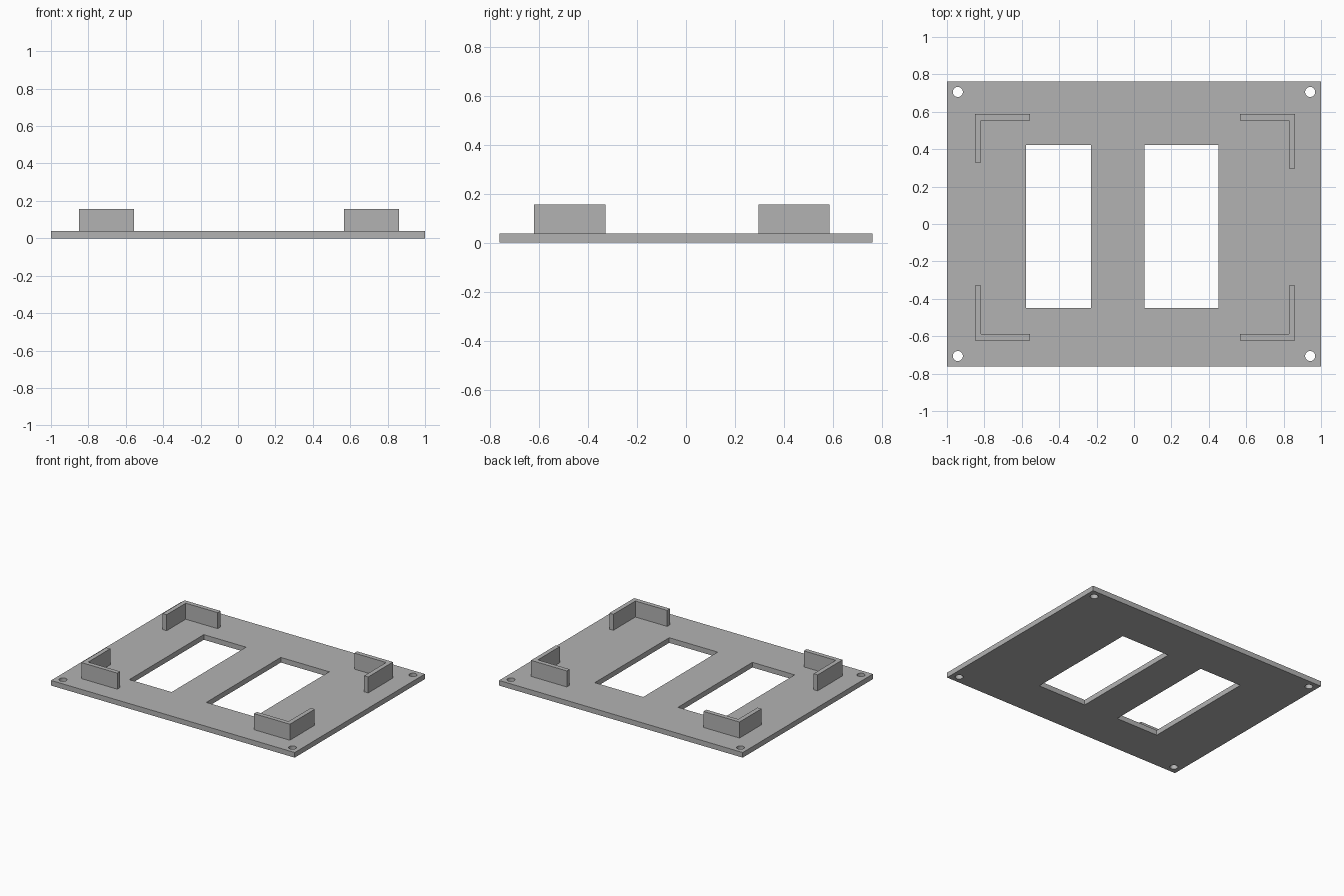
import bpy
import bmesh
from mathutils import Matrix

cube = bpy.data.objects.get("Cube")
if cube:
    bpy.data.objects.remove(cube, do_unlink=True)

grey = bpy.data.materials.new("plain grey")
grey.use_nodes = True
colour = (0.45, 0.45, 0.45, 1)
grey.diffuse_color = colour
grey.node_tree.nodes["Principled BSDF"].inputs["Base Color"].default_value = colour

PLATE_TOP = 0.038
BRACKET_TOP = 0.157
WALL = 0.033


def add_object(name, bm):
    mesh = bpy.data.meshes.new(name)
    bm.to_mesh(mesh)
    bm.free()
    mesh.materials.append(grey)
    obj = bpy.data.objects.new(name, mesh)
    bpy.context.collection.objects.link(obj)
    return obj


def prism(bm, points, z0, z1):
    """Extrude a counter-clockwise outline upwards from z0 to z1."""
    base = bm.faces.new([bm.verts.new((x, y, z0)) for x, y in points])
    top = bmesh.ops.extrude_face_region(bm, geom=[base])["geom"]
    verts = [v for v in top if isinstance(v, bmesh.types.BMVert)]
    bmesh.ops.translate(bm, verts=verts, vec=(0, 0, z1 - z0))
    bmesh.ops.recalc_face_normals(bm, faces=bm.faces[:])


def rectangle(x0, x1, y0, y1):
    return [(x0, y0), (x1, y0), (x1, y1), (x0, y1)]


# Base plate
bm = bmesh.new()
prism(bm, rectangle(-1, 1, -0.763, 0.763), 0, PLATE_TOP)
plate = add_object("base_plate", bm)

# Cutters for the two windows and the four screw holes
bm = bmesh.new()
for x0, x1 in ((-0.577, -0.23), (0.055, 0.453)):
    prism(bm, rectangle(x0, x1, -0.45, 0.423), -0.1, 0.1)
for x in (-0.942, 0.942):
    for y in (-0.706, 0.706):
        bmesh.ops.create_cone(bm, cap_ends=True, segments=24, radius1=0.027,
                              radius2=0.027, depth=0.2,
                              matrix=Matrix.Translation((x, y, 0)))
cutter = add_object("opening_cutter", bm)
cutter.hide_render = True

cut = plate.modifiers.new("openings", "BOOLEAN")
cut.operation = "DIFFERENCE"
cut.solver = "EXACT"
cut.object = cutter
bpy.context.view_layer.objects.active = plate
bpy.ops.object.modifier_apply(modifier=cut.name)
bpy.data.objects.remove(cutter, do_unlink=True)


# L-shaped corner brackets: outer corner, then the ends of both arms
def bracket(name, x, y, x_end, y_end):
    xi = x + WALL * (1 if x_end > x else -1)
    yi = y + WALL * (1 if y_end > y else -1)
    bm = bmesh.new()
    prism(bm, [(x, y), (x_end, y), (x_end, yi), (xi, yi), (xi, y_end), (x, y_end)],
          PLATE_TOP, BRACKET_TOP)
    add_object(name, bm)


bracket("back_right_bracket", -0.85, 0.587, -0.555, 0.33)
bracket("back_left_bracket", 0.861, 0.587, 0.567, 0.297)
bracket("front_right_bracket", -0.85, -0.622, -0.555, -0.33)
bracket("front_left_bracket", 0.861, -0.622, 0.567, -0.33)
